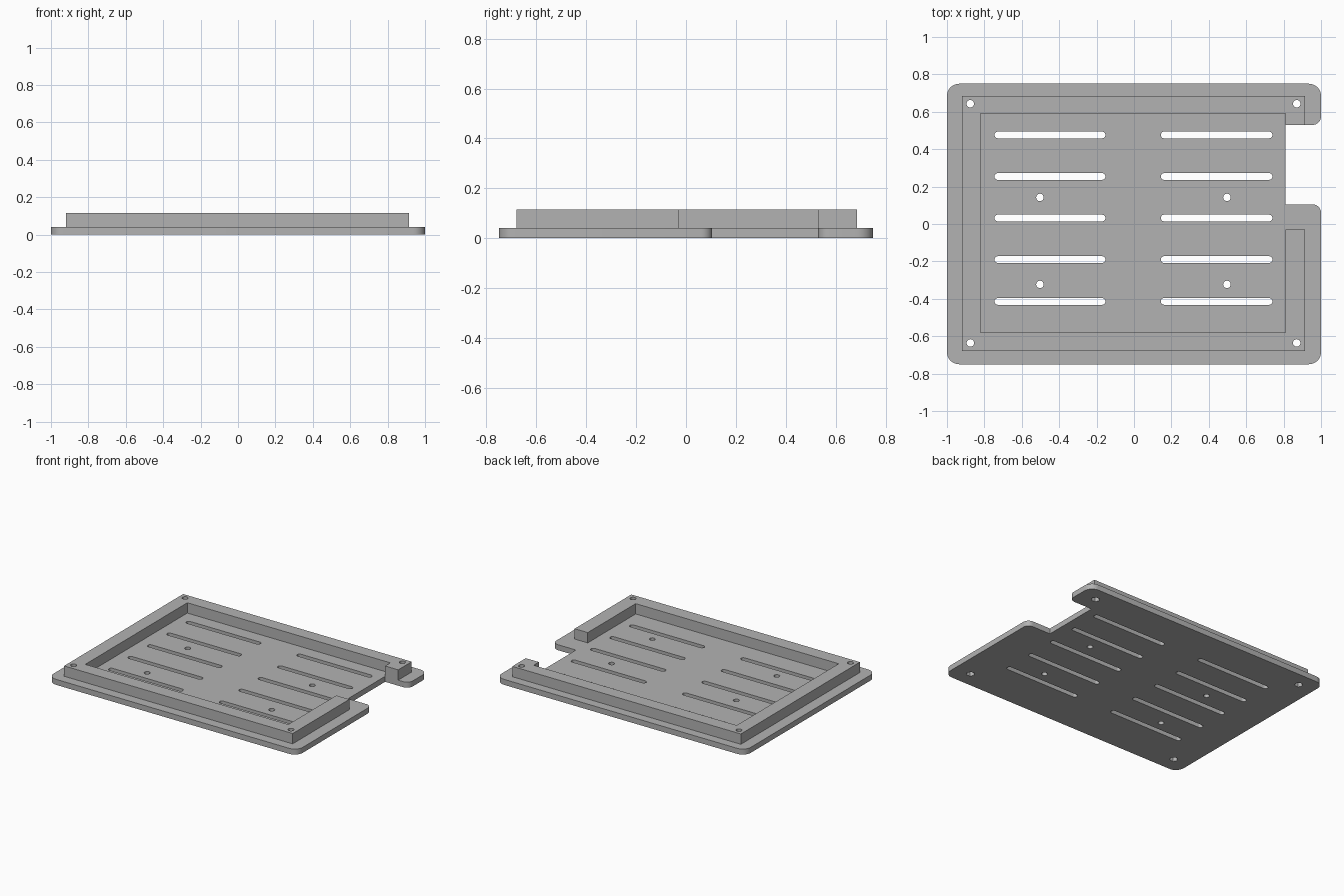
import bpy
import math

if "Cube" in bpy.data.objects:
    bpy.data.objects.remove(bpy.data.objects["Cube"])

grey = bpy.data.materials.new("matte grey")
grey.diffuse_color = (0.45, 0.45, 0.45, 1)
grey.use_nodes = True
grey.node_tree.nodes["Principled BSDF"].inputs["Base Color"].default_value = grey.diffuse_color


def arc(cx, cy, r, start, end, steps):
    """Points along an arc, angles in degrees."""
    return [(cx + r * math.cos(math.radians(start + (end - start) * i / steps)),
             cy + r * math.sin(math.radians(start + (end - start) * i / steps)))
            for i in range(steps + 1)]


def circle(cx, cy, r, sides=24):
    return arc(cx, cy, r, 0, 360, sides)[:-1]


def slot(x0, x1, y, r):
    return arc(x1 - r, y, r, -90, 90, 10) + arc(x0 + r, y, r, 90, 270, 10)


def plate(name, loops, z0, z1):
    """Extrude an outline with holes between two heights."""
    curve = bpy.data.curves.new(name, 'CURVE')
    curve.dimensions = '2D'
    curve.fill_mode = 'BOTH'
    curve.extrude = (z1 - z0) / 2
    for pts in loops:
        spline = curve.splines.new('POLY')
        spline.points.add(len(pts) - 1)
        for p, (x, y) in zip(spline.points, pts):
            p.co = (x, y, 0, 1)
        spline.use_cyclic_u = True
    obj = bpy.data.objects.new(name, curve)
    bpy.context.collection.objects.link(obj)
    obj.location.z = (z0 + z1) / 2
    bpy.ops.object.select_all(action='DESELECT')
    obj.select_set(True)
    bpy.context.view_layer.objects.active = obj
    bpy.ops.object.convert(target='MESH')
    obj = bpy.context.object
    obj.data.materials.clear()
    obj.data.materials.append(grey)
    # weld the caps to the walls
    bpy.ops.object.mode_set(mode='EDIT')
    bpy.ops.mesh.select_all(action='SELECT')
    bpy.ops.mesh.remove_doubles(threshold=0.0001)
    bpy.ops.mesh.normals_make_consistent(inside=False)
    bpy.ops.object.mode_set(mode='OBJECT')
    bpy.ops.object.shade_smooth_by_angle(angle=math.radians(35))
    return obj


BASE_TOP, RIM_TOP = 0.04, 0.115
R, N = 0.065, 0.045          # outer corner and notch corner radii
screws = [(x, y) for x in (-0.875, 0.87) for y in (-0.636, 0.643)]

# Base plate outline with the cable notch on the right side
outline = (arc(-1 + R, -0.75 + R, R, 180, 270, 8)
           + arc(1 - R, -0.75 + R, R, 270, 360, 8)
           + arc(1 - N, 0.105 - N, N, 0, 90, 8)
           + [(0.81, 0.105), (0.81, 0.53)]
           + arc(1 - N, 0.53 + N, N, 270, 360, 8)
           + arc(1 - R, 0.75 - R, R, 0, 90, 8)
           + arc(-1 + R, 0.75 - R, R, 90, 180, 8))

# Vent slots, mounting holes and hexagonal nut pockets
slots = [slot(x0, x1, y, 0.018)
         for x0, x1 in ((-0.746, -0.153), (0.143, 0.74))
         for y in (0.476, 0.254, 0.032, -0.19, -0.414)]
mounts = [circle(x, y, 0.02) for x in (-0.503, 0.497) for y in (-0.323, 0.142)]
pockets = [circle(x, y, 0.028, 6) for x, y in screws]
plate("base_plate", [outline] + slots + mounts + pockets, 0, BASE_TOP)

# Raised rim, open at the notch, with round screw holes
rim = [(0.915, -0.03), (0.81, -0.03), (0.81, -0.58), (-0.82, -0.58),
       (-0.82, 0.59), (0.81, 0.59), (0.81, 0.53), (0.915, 0.53),
       (0.915, 0.685), (-0.92, 0.685), (-0.92, -0.68), (0.915, -0.68)]
plate("raised_rim", [rim] + [circle(x, y, 0.02) for x, y in screws],
      BASE_TOP, RIM_TOP)
